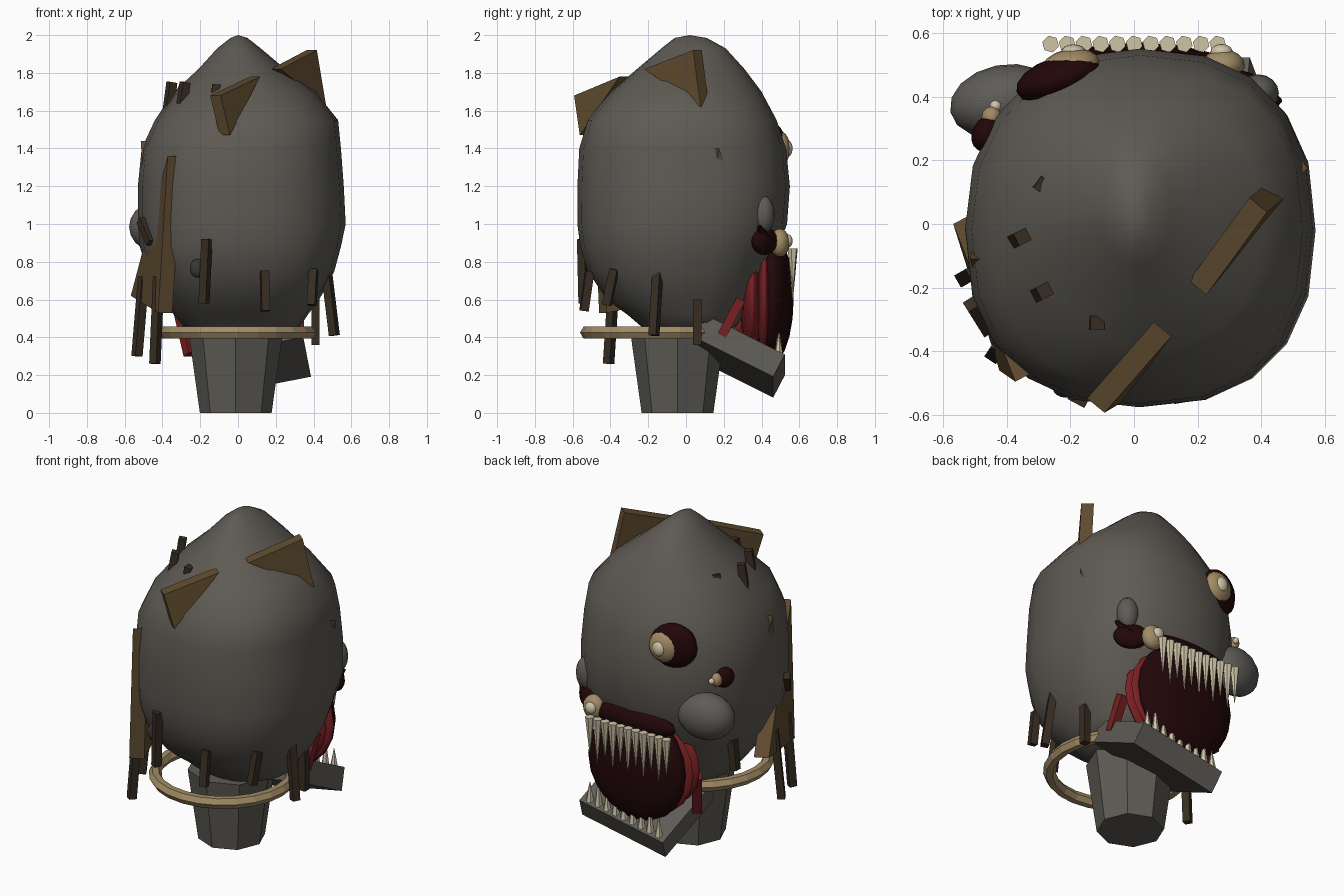
import bpy, bmesh, math
from mathutils import Vector, Matrix, Euler

cube = bpy.data.objects.get("Cube")
if cube:
    bpy.data.objects.remove(cube, do_unlink=True)


def material(name, *rgb):
    m = bpy.data.materials.new(name)
    m.use_nodes = True
    m.diffuse_color = (*rgb, 1)
    m.node_tree.nodes["Principled BSDF"].inputs["Base Color"].default_value = (*rgb, 1)
    return m


skin = material("grey_skin", .112, .102, .087)
stone = material("grey_stone", .11, .105, .09)
lump = material("pale_grey", .113, .107, .097)
shadow = material("shadow_grey", .042, .037, .033)
red = material("gum_red", .19, .014, .016)
gore = material("dark_red", .016, .002, .0025)
tan = material("tan", .36, .26, .13)
ivory = material("ivory", .62, .55, .38)
wood = material("plank_brown", .118, .073, .029)
dark_wood = material("dark_brown", .038, .026, .016)


def finish(name, mat, smooth=False):
    ob = bpy.context.object
    ob.name = name
    ob.data.materials.append(mat)
    if smooth:
        bpy.ops.object.shade_smooth_by_angle(angle=math.radians(50))
    return ob


def from_bmesh(name, bm, mat, smooth=False):
    bmesh.ops.recalc_face_normals(bm, faces=bm.faces)
    mesh = bpy.data.meshes.new(name)
    bm.to_mesh(mesh)
    bm.free()
    ob = bpy.data.objects.new(name, mesh)
    bpy.context.collection.objects.link(ob)
    bpy.ops.object.select_all(action='DESELECT')
    bpy.context.view_layer.objects.active = ob
    ob.select_set(True)
    return finish(name, mat, smooth)


def blob(name, loc, radii, mat, turn=0):
    bpy.ops.mesh.primitive_uv_sphere_add(segments=16, ring_count=10, location=loc,
                                         rotation=(0, 0, turn))
    bpy.context.object.scale = radii
    return finish(name, mat, True)


def prong(name, a, b, r1, r2, sides, mat):
    """Straight tapered piece from a to b."""
    a, b = Vector(a), Vector(b)
    bm = bmesh.new()
    bmesh.ops.create_cone(bm, cap_ends=True, segments=sides, radius1=r1, radius2=r2,
                          depth=(b - a).length)
    rot = (b - a).to_track_quat('Z', 'Y').to_matrix().to_4x4()
    spin = Matrix.Rotation(math.pi / 4, 4, 'Z')
    bm.transform(Matrix.Translation((a + b) / 2) @ rot @ spin)
    return from_bmesh(name, bm, mat)


def wedge(name, corners, offset, mat):
    """Triangular board with its thickness along offset."""
    bm = bmesh.new()
    off = Vector(offset) / 2
    near = [bm.verts.new(Vector(c) - off) for c in corners]
    far = [bm.verts.new(Vector(c) + off) for c in corners]
    bm.faces.new(near)
    bm.faces.new(far)
    for i in range(3):
        j = (i + 1) % 3
        bm.faces.new((near[i], near[j], far[j], far[i]))
    return from_bmesh(name, bm, mat)


def head_power(c, s, z):
    """Squareness of the head outline; the crown is flattened at the right front."""
    if z > 1.6:
        return 1.2 if c < 0 and s < 0 else .95
    if s < 0:
        return .84
    return .82 if c > 0 else .9


# Head: stacked rounded rings (z, x min, x max, y min, y max)
rings = [(.42, -.22, .22, -.2, .2), (.46, -.29, .33, -.24, .27), (.52, -.34, .37, -.31, .31),
         (.6, -.39, .43, -.42, .36), (.75, -.48, .51, -.52, .43), (.88, -.52, .545, -.56, .49),
         (1, -.53, .57, -.575, .535), (1.2, -.53, .56, -.575, .55),
         (1.4, -.51, .545, -.565, .53), (1.55, -.44, .53, -.52, .48),
         (1.7, -.34, .41, -.4, .4), (1.82, -.21, .25, -.26, .31),
         (1.93, -.11, .12, -.13, .21), (1.985, -.04, .05, -.06, .11)]
bm = bmesh.new()
loops = []
sides = 20
for z, x0, x1, y0, y1 in rings:
    loop = []
    for i in range(sides):
        a = math.tau * i / sides
        c, s = math.cos(a), math.sin(a)
        power = head_power(c, s, z)
        px = math.copysign(abs(c) ** power, c)
        py = math.copysign(abs(s) ** power, s)
        loop.append(bm.verts.new(((x0 + x1) / 2 + px * (x1 - x0) / 2,
                                  (y0 + y1) / 2 + py * (y1 - y0) / 2, z)))
    loops.append(loop)
for lo, hi in zip(loops, loops[1:]):
    for i in range(sides):
        j = (i + 1) % sides
        bm.faces.new((lo[i], lo[j], hi[j], hi[i]))
bm.faces.new(loops[0])
tip = bm.verts.new((0, .02, 2))
for i in range(sides):
    bm.faces.new((loops[-1][i], loops[-1][(i + 1) % sides], tip))
from_bmesh("head", bm, skin, True)

# Neck and collar
bpy.ops.mesh.primitive_cone_add(vertices=8, radius1=.19, radius2=.25, depth=.43,
                                location=(-.012, -.045, .215))
finish("neck", stone)
bpy.ops.mesh.primitive_torus_add(major_segments=24, minor_segments=6, major_radius=.385,
                                 minor_radius=.036, location=(0, -.14, .425))
finish("collar_ring", tan)

# Mouth
blob("mouth_inside", (.015, .455, .605), (.33, .115, .34), gore)
blob("upper_lip", (.02, .485, .89), (.29, .06, .075), gore)
blob("gum_outer", (.01, .35, .61), (.35, .065, .3), red)
blob("gum_inner", (.012, .415, .605), (.355, .05, .315), red)
for i in range(11):
    x = -.262 + i * .0525
    length = .27 if i % 2 else .22
    prong("upper_tooth", (x, .565, .87), (x, .565, .87 - length), .027, .002, 6, ivory)

# Slanted lower jaw with its teeth and side straps
tilt = Euler((math.radians(-27), math.radians(-11), 0))
bpy.ops.mesh.primitive_cube_add(size=1, location=(.07, .283, .3), rotation=tilt)
bpy.context.object.scale = (.58, .47, .135)
finish("lower_jaw", stone)
frame = Matrix.Translation((.07, .283, .3)) @ tilt.to_matrix().to_4x4()
for i in range(9):
    root = frame @ Vector((-.24 + i * .06, .205, .055))
    length = .17 if i % 2 else .12
    prong("lower_tooth", root, root + Vector((0, 0, length)), .025, .002, 6, ivory)
prong("jaw_strap", (.325, .19, .41), (.325, .29, .6), .035, .035, 4, red)
prong("jaw_strap", (-.25, .25, .31), (-.31, .335, .57), .04, .04, 4, red)

# Eyes: socket, ball and pupil, turned to face outwards
blob("large_socket", (-.235, .455, 1.4), (.14, .07, .135), gore, .3)
blob("large_eye", (-.2, .492, 1.4), (.095, .058, .095), tan, .2)
blob("large_pupil", (-.19, .538, 1.4), (.04, .026, .045), ivory)
blob("low_socket", (.37, .415, .91), (.1, .05, .075), gore, -.6)
prong("socket_spike", (.37, .42, .92), (.46, .385, .99), .05, .008, 5, gore)
blob("low_eye", (.28, .497, .9), (.068, .052, .075), tan)
blob("low_pupil", (.275, .54, .91), (.035, .025, .035), ivory)
blob("small_socket", (-.462, .285, 1.2), (.045, .06, .06), gore, -.5)
blob("small_eye", (-.447, .335, 1.2), (.032, .035, .04), tan)
blob("small_pupil", (-.435, .37, 1.2), (.018, .018, .018), ivory)

# Growths
blob("nose", (-.41, .385, .985), (.17, .115, .14), lump, .2)
blob("cheek_growth", (.39, .41, 1.05), (.065, .06, .1), lump)
blob("back_growth", (-.215, -.515, .765), (.04, .03, .05), shadow)

# Broken boards stuck in the head
wedge("crown_board", [(.2, -.2, 1.82), (.39, .06, 1.92), (.44, .1, 1.62)],
      (-.055, .045, 0), wood)
wedge("rear_board", [(-.12, -.57, 1.68), (.09, -.33, 1.78), (-.07, -.54, 1.47)],
      (.055, -.045, 0), wood)
wedge("side_board", [(-.53, .02, .62), (-.385, -.44, .53), (-.335, -.475, 1.36)],
      (.075, .04, 0), wood)
wedge("right_chip", [(.51, .2, 1.3), (.51, .15, 1.31), (.535, .165, 1.4)], (.02, .02, 0), wood)
wedge("left_chip", [(-.49, -.07, 1.29), (-.49, -.14, 1.29), (-.5, -.11, 1.44)],
      (.03, 0, 0), wood)

# Dark stakes hanging around the base and poking out of the crown
stakes = [((-.165, -.548, .92), (-.18, -.54, .58)), ((.14, -.51, .75), (.145, -.54, .54)),
          ((.4, -.38, .76), (.39, -.42, .57)), ((.47, -.15, .74), (.51, -.17, .41)),
          ((.41, .06, .6), (.41, .06, .36)), ((-.42, -.38, .72), (-.44, -.41, .26)),
          ((-.5, -.15, .72), (-.535, -.17, .3)), ((-.43, .16, .76), (-.45, .16, .58)),
          ((-.51, -.25, 1.02), (-.46, -.33, .9)),
          ((-.35, -.04, 1.75), (-.37, -.05, 1.6)), ((-.28, -.21, 1.75), (-.3, -.22, 1.62)),
          ((-.115, -.31, 1.74), (-.12, -.31, 1.68)), ((-.285, .12, 1.73), (-.3, .13, 1.62))]
for top, bottom in stakes:
    prong("stake", top, bottom, .031, .031, 4, dark_wood)
